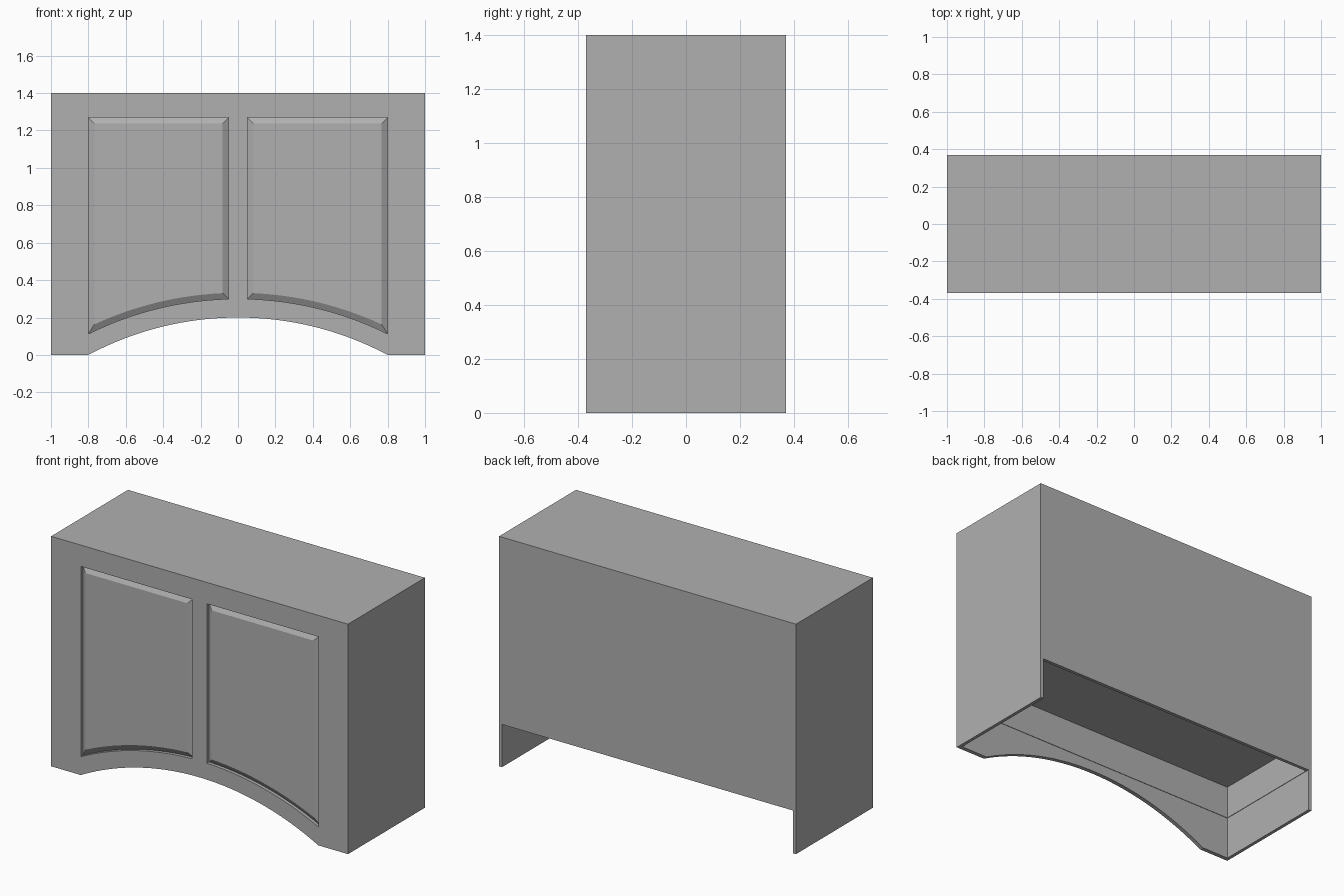
import bpy, bmesh
from math import sqrt

if "Cube" in bpy.data.objects:
    bpy.data.objects.remove(bpy.data.objects["Cube"])

FRONT, BACK, HEIGHT = -0.37, 0.37, 1.4
GROOVE = 0.02       # depth of the panel recess
BEVEL = 0.032       # width of the raised panel's slope
ARC_CENTRE = -1.5   # shared height of the arch centres

grey = bpy.data.materials.new("plain_grey")
grey.use_nodes = True
colour = (0.434, 0.434, 0.434, 1)
grey.diffuse_color = colour
grey.node_tree.nodes["Principled BSDF"].inputs["Base Color"].default_value = colour


def make_object(name, bm):
    bmesh.ops.recalc_face_normals(bm, faces=bm.faces)
    mesh = bpy.data.meshes.new(name)
    bm.to_mesh(mesh)
    bm.free()
    mesh.materials.append(grey)
    obj = bpy.data.objects.new(name, mesh)
    bpy.context.collection.objects.link(obj)
    return obj


def loft(name, loop_a, y_a, loop_b, y_b):
    """Solid between two matching (x, z) outlines at two depths."""
    bm = bmesh.new()
    a = [bm.verts.new((x, y_a, z)) for x, z in loop_a]
    b = [bm.verts.new((x, y_b, z)) for x, z in loop_b]
    bm.faces.new(a)
    bm.faces.new(b)
    for i in range(len(a)):
        j = (i + 1) % len(a)
        bm.faces.new((a[i], a[j], b[j], b[i]))
    return make_object(name, bm)


def box(name, half_x, y0, y1, z0, z1):
    loop = [(-half_x, z0), (half_x, z0), (half_x, z1), (-half_x, z1)]
    return loft(name, loop, y0, loop, y1)


def arc(x0, x1, radius, steps):
    xs = [x0 + (x1 - x0) * i / steps for i in range(steps + 1)]
    return [(x, ARC_CENTRE + sqrt(radius ** 2 - x * x)) for x in xs]


def panel_outline(side, inset):
    """Door panel outline with an arched lower edge."""
    x0, x1, top = 0.05 + inset, 0.8 - inset, 1.27 - inset
    loop = arc(x0, x1, 1.8 + inset, 16) + [(x1, top), (x0, top)]
    return [(side * x, z) for x, z in loop]


def cut(target, cutter):
    cutter.hide_render = True
    mod = target.modifiers.new("cut", "BOOLEAN")
    mod.operation = "DIFFERENCE"
    mod.solver = "EXACT"
    mod.object = cutter
    bpy.context.view_layer.objects.active = target
    bpy.ops.object.modifier_apply(modifier=mod.name)
    bpy.data.objects.remove(cutter)


# Cabinet body, hollowed from below and open under the back
body = box("cabinet_body", 1, FRONT, BACK, 0, HEIGHT)
cut(body, box("foot_space", 0.98, FRONT + 0.025, 0.5, -0.1, 0.26))
cut(body, box("underside_cavity", 0.977, FRONT + 0.028, 0.35, 0.2, 0.46))

# Arched opening in the front skirt
arch = arc(-0.8, 0.8, 1.7, 32) + [(0.8, -0.1), (-0.8, -0.1)]
cut(body, loft("arch_opening", arch, -0.5, arch, -0.3))

# Two recesses, each holding a raised panel with sloped edges
for side, label in ((1, "left"), (-1, "right")):
    outer = panel_outline(side, 0)
    cut(body, loft(label + "_recess", outer, -0.5, outer, FRONT + GROOVE))
    loft(label + "_raised_panel", outer, FRONT + GROOVE,
         panel_outline(side, BEVEL), FRONT)
